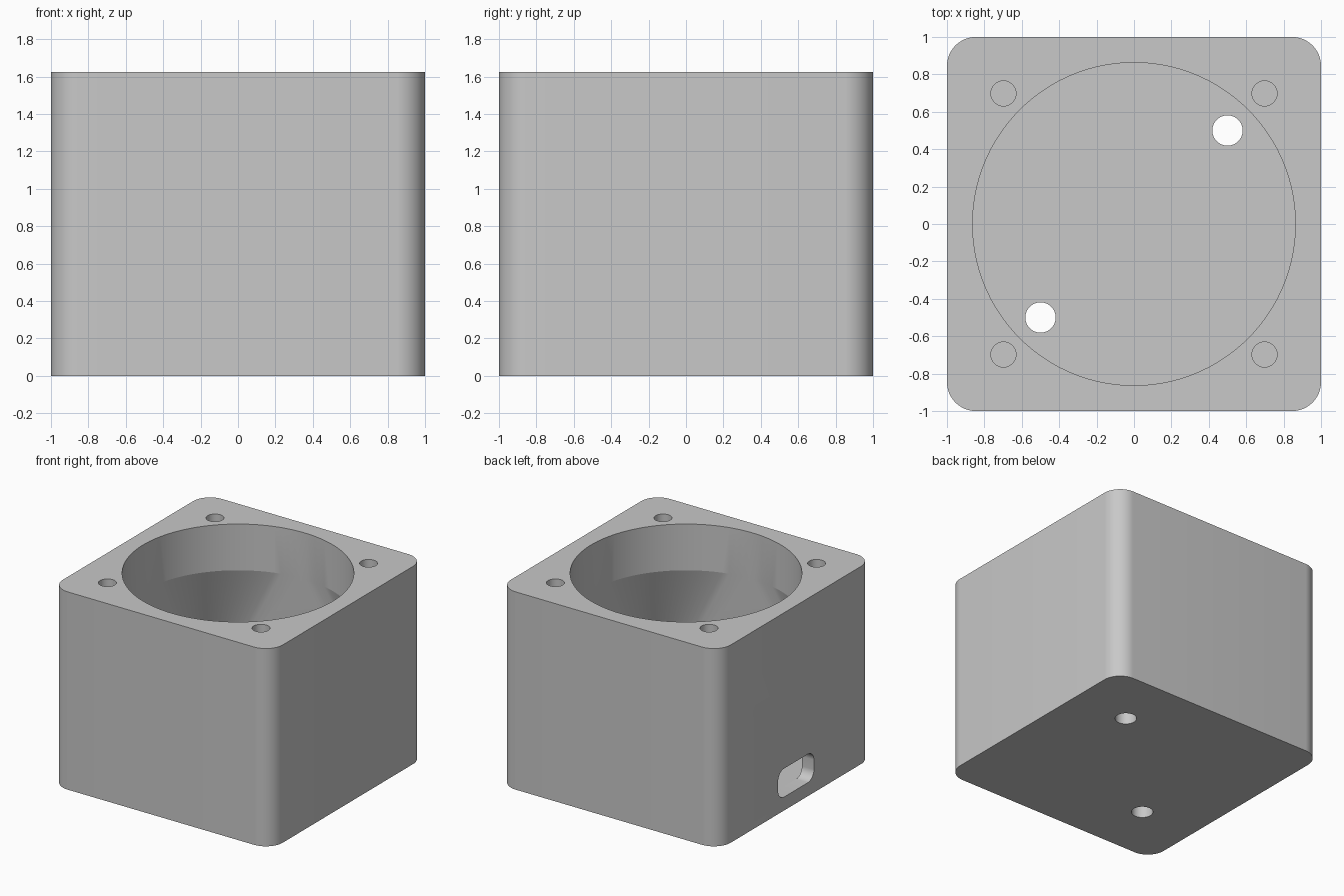
import bpy
import bmesh
import math
from mathutils import Matrix

cube = bpy.data.objects.get("Cube")
if cube:
    bpy.data.objects.remove(cube, do_unlink=True)

HEIGHT = 1.625
FLOOR = 0.107
BORE = 0.863
LEDGE = HEIGHT - 0.38
STEPS = 24  # points per quarter turn

grey = bpy.data.materials.new("light grey")
grey.use_nodes = True
grey.diffuse_color = (0.58, 0.58, 0.58, 1)
grey.node_tree.nodes["Principled BSDF"].inputs["Base Color"].default_value = grey.diffuse_color


def ring(bm, half_x, half_y, radius, z):
    """Rounded rectangle; it becomes a circle when the halves equal the radius."""
    verts = []
    for quarter, (sx, sy) in enumerate([(1, 1), (-1, 1), (-1, -1), (1, -1)]):
        for k in range(STEPS):
            a = math.pi / 2 * (quarter + (k + 0.5) / STEPS)
            x = sx * (half_x - radius) + radius * math.cos(a)
            y = sy * (half_y - radius) + radius * math.sin(a)
            verts.append(bm.verts.new((x, y, z)))
    return verts


def loft(name, sections, matrix=Matrix()):
    """Closed solid through a stack of (half_x, half_y, radius, z) sections."""
    bm = bmesh.new()
    rings = [ring(bm, *s) for s in sections]
    for low, high in zip(rings, rings[1:]):
        for i in range(len(low)):
            j = (i + 1) % len(low)
            bm.faces.new((low[i], low[j], high[j], high[i]))
    bm.faces.new(rings[0][::-1])
    bm.faces.new(rings[-1])
    bm.transform(matrix)
    bmesh.ops.recalc_face_normals(bm, faces=bm.faces)
    mesh = bpy.data.meshes.new(name)
    bm.to_mesh(mesh)
    bm.free()
    mesh.materials.append(grey)
    obj = bpy.data.objects.new(name, mesh)
    bpy.context.collection.objects.link(obj)
    return obj


def drill(name, x, y, radius, z0, z1):
    return loft(name, [(radius, radius, radius, z) for z in (z0, z1)],
                Matrix.Translation((x, y, 0)))


# Outer block with rounded upright corners
housing = loft("housing", [(1, 1, 0.155, z) for z in (0, HEIGHT)])

# Hollow: round bore at the top, widening to a rounded square at the floor
cutters = [loft("cavity_cutter", [
    (0.893, 0.893, 0.06, FLOOR),
    (BORE, BORE, BORE, LEDGE),
    (BORE, BORE, BORE, HEIGHT + 0.2),
])]

# Blind screw holes in the rim
for sx in (-1, 1):
    for sy in (-1, 1):
        cutters.append(drill("screw_cutter", 0.698 * sx, 0.698 * sy, 0.067,
                             HEIGHT - 0.3, HEIGHT + 0.2))

# Through holes in the floor, on one diagonal
for s in (-1, 1):
    cutters.append(drill("floor_hole_cutter", 0.5 * s, 0.5 * s, 0.081, -0.2, 0.3))

# Cable slot through the right wall
turn = Matrix.Translation((0, 0, 0.228)) @ Matrix.Rotation(math.pi / 2, 4, "Y")
cutters.append(loft("slot_cutter", [(0.117, 0.233, 0.08, z) for z in (-1.2, -0.8)], turn))

# Cut everything out of the block
bpy.context.view_layer.objects.active = housing
for cutter in cutters:
    cutter.hide_render = True
    mod = housing.modifiers.new("cut", "BOOLEAN")
    mod.operation = "DIFFERENCE"
    mod.solver = "EXACT"
    mod.object = cutter
    bpy.ops.object.modifier_apply(modifier=mod.name)
    bpy.data.objects.remove(cutter, do_unlink=True)

housing.data.materials.clear()
housing.data.materials.append(grey)
bpy.ops.object.select_all(action="DESELECT")
housing.select_set(True)
bpy.ops.object.shade_smooth_by_angle(angle=math.radians(10))
